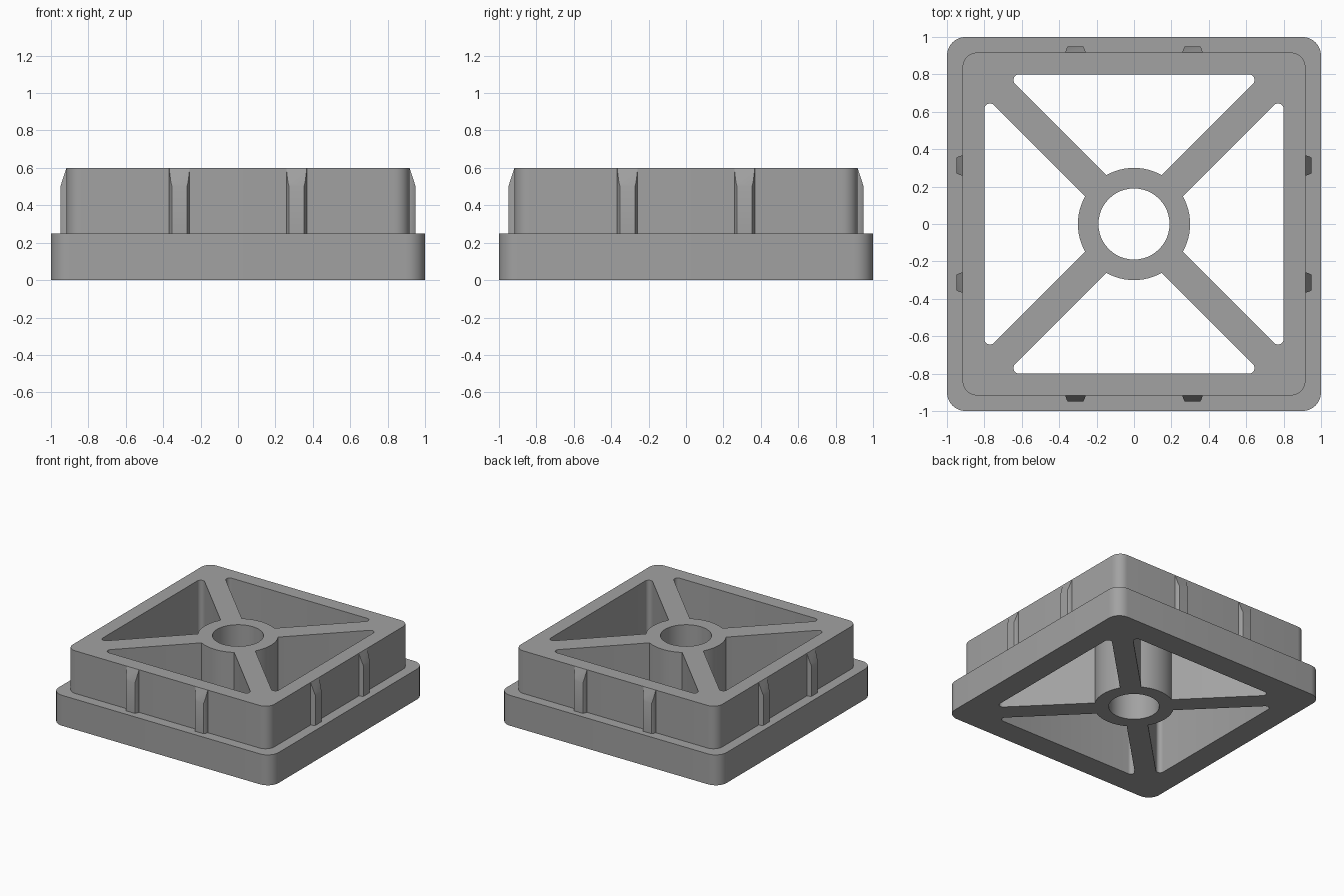
import bpy, bmesh, math
from mathutils import Matrix, Vector

if "Cube" in bpy.data.objects:
    bpy.data.objects.remove(bpy.data.objects["Cube"])

grey = bpy.data.materials.new("mid grey plastic")
grey.diffuse_color = (0.36, 0.36, 0.36, 1)
grey.use_nodes = True
grey.node_tree.nodes["Principled BSDF"].inputs["Base Color"].default_value = grey.diffuse_color

BASE_TOP, TOP = 0.25, 0.6
INNER = 0.917          # half width of the raised block
POCKET = 0.8           # half width of the open area
SPOKE, HUB, BORE = 0.08, 0.3, 0.19   # spoke half width, hub and bore radii


def arc(cx, cy, r, a0, a1, n):
    return [(cx + r * math.cos(math.radians(a0 + (a1 - a0) * i / n)),
             cy + r * math.sin(math.radians(a0 + (a1 - a0) * i / n))) for i in range(n + 1)]


def rounded_square(h, r):
    pts = []
    for k, (sx, sy) in enumerate([(1, 1), (-1, 1), (-1, -1), (1, -1)]):
        pts += arc(sx * (h - r), sy * (h - r), r, 90 * k, 90 * k + 90, 8)
    return pts


def pocket(turn):
    r = 0.03
    corner = POCKET - SPOKE * math.sqrt(2)
    cx = corner - r / math.tan(math.radians(22.5))
    a = 45 + math.degrees(math.asin(SPOKE / HUB))
    pts = arc(cx, POCKET - r, r, -45, 90, 8) + arc(-cx, POCKET - r, r, 90, 225, 8)
    pts += arc(0, 0, HUB, 180 - a, a, 12)
    rot = Matrix.Rotation(turn, 2)
    return [tuple(rot @ Vector(p)) for p in pts]


def finish(bm, name):
    bmesh.ops.recalc_face_normals(bm, faces=bm.faces[:])
    me = bpy.data.meshes.new(name)
    bm.to_mesh(me)
    bm.free()
    me.materials.append(grey)
    ob = bpy.data.objects.new(name, me)
    bpy.context.collection.objects.link(ob)
    bpy.ops.object.select_all(action='DESELECT')
    ob.select_set(True)
    bpy.context.view_layer.objects.active = ob
    bpy.ops.object.shade_smooth_by_angle(angle=math.radians(30))
    return ob


# Stepped body with spoked openings and central bore
bm = bmesh.new()


def ring(pts, z):
    vs = [bm.verts.new((x, y, z)) for x, y in pts]
    es = [bm.edges.new((vs[i - 1], vs[i])) for i in range(len(vs))]
    return vs, es


def bridge(a, b):
    for i in range(len(a)):
        bm.faces.new((a[i - 1], a[i], b[i], b[i - 1]))


wide, narrow = rounded_square(1.0, 0.1), rounded_square(INNER, 0.08)
steps = [ring(wide, 0), ring(wide, BASE_TOP), ring(narrow, BASE_TOP), ring(narrow, TOP)]
for lo, hi in zip(steps, steps[1:]):
    bridge(lo[0], hi[0])
bottom_edges, top_edges = list(steps[0][1]), list(steps[-1][1])

holes = [pocket(k * math.pi / 2) for k in range(4)]
holes.append(arc(0, 0, BORE, 0, 360, 48)[:-1])
for pts in holes:
    lo, hi = ring(pts, 0), ring(pts, TOP)
    bridge(lo[0], hi[0])
    bottom_edges += lo[1]
    top_edges += hi[1]
bmesh.ops.triangle_fill(bm, edges=bottom_edges, use_beauty=True, normal=(0, 0, -1))
bmesh.ops.triangle_fill(bm, edges=top_edges, use_beauty=True, normal=(0, 0, 1))
finish(bm, "spoked_body")

# Grip ribs: tapered section with a sloped top, two on each side
half = [(0.055, 0.9), (0.055, INNER), (0.046, 0.942), (0.04, 0.95)]
section = half + [(-x, y) for x, y in reversed(half)]


def rib_top(y):
    return TOP - 0.01 if y < INNER else TOP - 0.1 * (y - INNER) / (0.95 - INNER)


for side in range(4):
    for x0 in (-0.313, 0.313):
        bm = bmesh.new()
        lo = [bm.verts.new((x + x0, y, BASE_TOP - 0.01)) for x, y in section]
        hi = [bm.verts.new((x + x0, y, rib_top(y))) for x, y in section]
        for i in range(len(section)):
            bm.faces.new((lo[i - 1], lo[i], hi[i], hi[i - 1]))
        bm.faces.new(lo)
        bm.faces.new(hi[1:7])
        bm.faces.new((hi[0], hi[1], hi[6], hi[7]))
        bm.transform(Matrix.Rotation(side * math.pi / 2, 4, 'Z'))
        finish(bm, "grip_rib")
